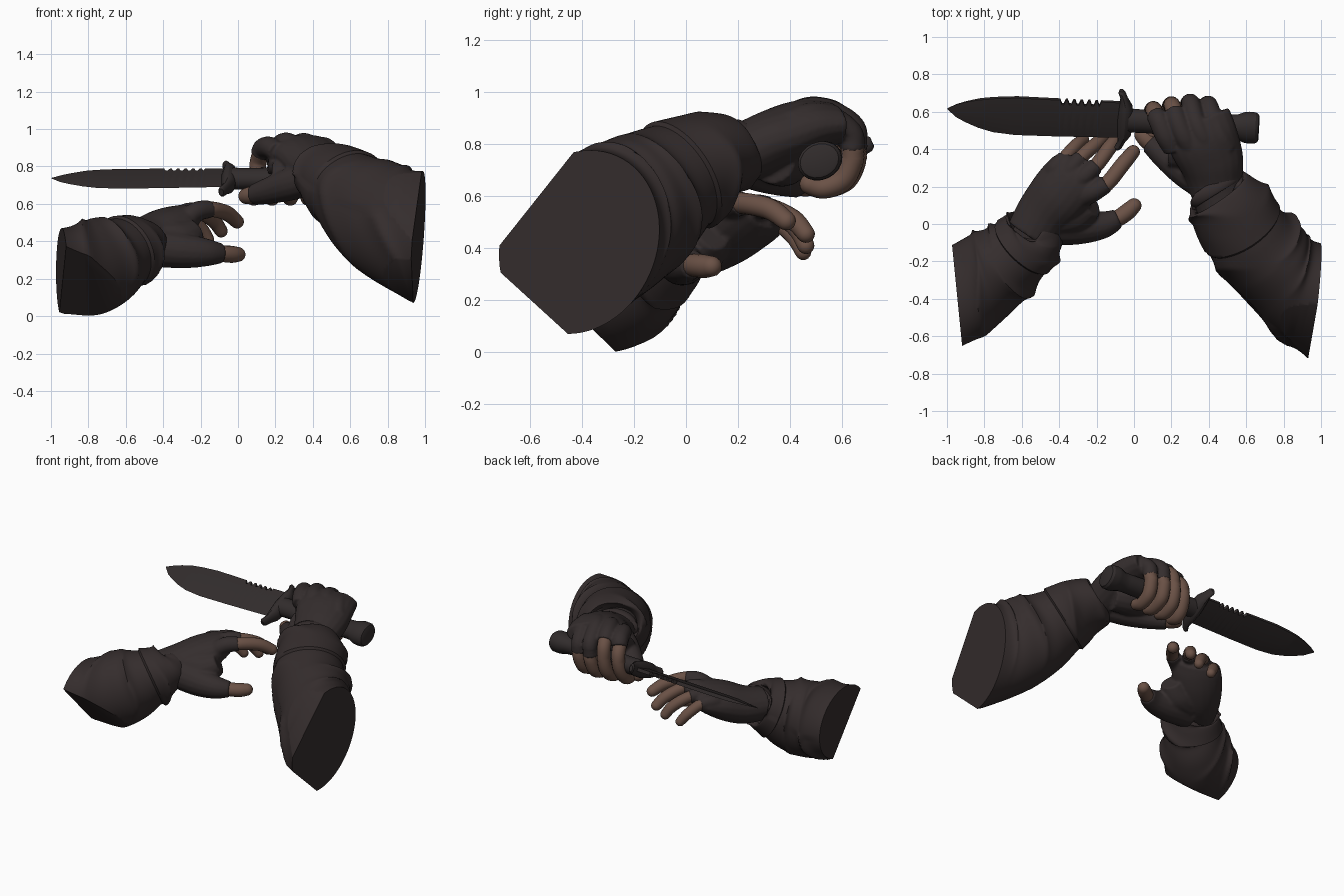
import bpy, bmesh, math
from mathutils import Vector, Matrix

if "Cube" in bpy.data.objects:
    bpy.data.objects.remove(bpy.data.objects["Cube"])


def material(name, rgb):
    m = bpy.data.materials.new(name)
    m.use_nodes = True
    m.diffuse_color = (*rgb, 1)
    bsdf = m.node_tree.nodes["Principled BSDF"]
    bsdf.inputs["Base Color"].default_value = (*rgb, 1)
    bsdf.inputs["Roughness"].default_value = 0.8
    return m


CLOTH = material("dark sleeve cloth", (0.035, 0.026, 0.026))
GLOVE = material("dark glove leather", (0.034, 0.026, 0.026))
SKIN = material("brown skin", (0.145, 0.083, 0.061))
STEEL = material("blackened steel", (0.031, 0.025, 0.025))


def finish(name, bm, mat, angle=0.7):
    bmesh.ops.recalc_face_normals(bm, faces=bm.faces)
    mesh = bpy.data.meshes.new(name)
    bm.to_mesh(mesh)
    bm.free()
    mesh.materials.append(mat)
    mesh.shade_smooth()
    mesh.set_sharp_from_angle(angle=angle)
    ob = bpy.data.objects.new(name, mesh)
    bpy.context.scene.collection.objects.link(ob)
    return ob


def skin_rings(bm, rings):
    """Bridge rings of points and cap both ends."""
    vs = [[bm.verts.new(p) for p in ring] for ring in rings]
    n = len(vs[0])
    for a, b in zip(vs, vs[1:]):
        for i in range(n):
            bm.faces.new((a[i], a[(i + 1) % n], b[(i + 1) % n], b[i]))
    bm.faces.new(vs[0][::-1])
    bm.faces.new(vs[-1])


def spline(pts, steps):
    """Catmull-Rom interpolation of station tuples."""
    p = [pts[0]] + list(pts) + [pts[-1]]
    out = []
    for k in range(1, len(p) - 2):
        for s in range(steps):
            t = s / steps
            out.append([0.5 * (2 * b + (c - a) * t + (2 * a - 5 * b + 4 * c - d) * t * t
                               + (3 * b - a - 3 * c + d) * t ** 3)
                        for a, b, c, d in zip(*p[k - 1:k + 3])])
    return out + [list(pts[-1])]


def loft(bm, stations, sides=20, steps=6, end_normal=None, wrinkle=None, tip=False):
    """Stations are (x, y, z, half width, half height, roll)."""
    st = spline(stations, steps)
    if tip:
        x = Vector(st[-1][:3])
        d = (x - Vector(st[-2][:3])).normalized()
        r = st[-1][3]
        for k in (0.35, 0.65, 0.87, 0.98):
            c = r * math.sqrt(1 - k * k)
            st.append([*(x + d * r * k), c, c, 0])
    rings = []
    for j, s in enumerate(st):
        t = j / (len(st) - 1)
        a, b = st[max(j - 1, 0)], st[min(j + 1, len(st) - 1)]
        n = (Vector(b[:3]) - Vector(a[:3])).normalized()
        if end_normal:
            k = max(0, (t - 0.45) / 0.55)
            n = n.lerp(Vector(end_normal).normalized(), k * k * (3 - 2 * k)).normalized()
        side = n.cross(Vector((0, 0, 1)))
        side = side.normalized() if side.length > 0.01 else Vector((1, 0, 0))
        up = side.cross(n)
        roll = Matrix.Rotation(math.radians(s[5]), 3, n)
        ring = []
        for i in range(sides):
            ang = math.tau * i / sides
            w = wrinkle(t, ang) if wrinkle else 0
            ring.append(Vector(s[:3]) + roll @ (side * math.cos(ang) * (s[3] + w)
                                                + up * math.sin(ang) * (s[4] + w)))
        rings.append(ring)
    skin_rings(bm, rings)


def round_path(points, radii):
    return [(*p, r, r, 0) for p, r in zip(points, radii)]


# Sleeves with a raised cuff band, slanting folds and flat cuts at the open end
def folds(t, a):
    if t < 0.12:
        return 0
    band = 0.012 if t < 0.40 else -0.004
    crease = 1 - abs(math.sin(t * 11 + 0.9 * math.sin(a + 0.6) + 0.6 * math.sin(2 * a + 1)))
    mask = 0.5 + 0.5 * math.sin(1.7 * a + 5 * t)
    fade = min(1, (1 - t) * 6)
    return band * fade + 0.034 * (crease ** 2 - 0.35) * mask * fade


def sleeve(name, stations, normal, cuts):
    bm = bmesh.new()
    loft(bm, stations, sides=72, steps=12, end_normal=normal, wrinkle=folds)
    for point, facing in cuts:
        bmesh.ops.bisect_plane(bm, geom=bm.verts[:] + bm.edges[:] + bm.faces[:],
                               plane_co=point, plane_no=facing, clear_outer=True)
        bmesh.ops.holes_fill(bm, edges=[e for e in bm.edges if e.is_boundary], sides=0)
    finish(name, bm, CLOTH, 0.9)


sleeve("left_sleeve", [
    (.455, .16, .77, .14, .115, 0), (.45, .17, .765, .172, .14, 0),
    (.52, .07, .735, .215, .18, 0), (.598, -.048, .665, .236, .23, -4),
    (.682, -.148, .59, .25, .28, -9), (.775, -.245, .52, .268, .315, -14),
    (.87, -.35, .46, .285, .34, -19), (.963, -.41, .423, .298, .363, -24)],
    (1, -.1, -.06),
    [((.95, -.585, .18), (-.4, -.62, -.70)), ((.95, -.565, .60), (0, -.78, .62))])
sleeve("right_sleeve", [
    (-.525, -.035, .40, .12, .105, 0), (-.53, -.05, .392, .16, .145, 0),
    (-.60, -.13, .348, .195, .192, 0), (-.69, -.21, .298, .225, .245, 0),
    (-.80, -.30, .255, .262, .262, 0), (-.943, -.41, .235, .30, .235, 0)],
    (-1, -.1, 0), [((-.95, -.27, .002), (0, -.70, -.72))])


# Gloves: palm, thumb and finger stalls fused into one skin
def glove(name, palm, tubes):
    bm = bmesh.new()
    loft(bm, palm)
    for points, radii in tubes:
        loft(bm, round_path(points, radii), sides=16)
    ob = finish(name, bm, GLOVE)
    re = ob.modifiers.new("fuse", 'REMESH')
    re.mode = 'VOXEL'
    re.voxel_size = 0.009
    re.use_smooth_shade = True
    sm = ob.modifiers.new("soften", 'SMOOTH')
    sm.factor = 0.5
    sm.iterations = 3


def bare_finger(name, points, radii):
    bm = bmesh.new()
    loft(bm, round_path(points, radii), sides=16, tip=True)
    finish(name, bm, SKIN, 1.2)


NAMES = ("index", "middle", "ring", "little")

# Left hand, wrapped around the knife grip; the front two stalls end before the bend
stalls = []
for i, finger in enumerate(NAMES):
    x, drop = 0.11 + 0.097 * i, (.022, 0, .002, .022)[i]
    r = 0.053 - 0.001 * i
    y = (.61, .635, .648, .638)[i]
    path = [(x + .10, .40, .90 - drop), (x + .06, .47, .925 - drop), (x + .025, .55, .918 - drop)]
    if i < 2:
        path.append((x + .008, y - .03, .885 - drop))
        bare = [(x + .012, y - .045, .895 - drop), (x - .002, y - .004, .845 - drop)]
    else:
        path += [(x, y - .008, .862 - drop), (x - .005, y, .775)]
        bare = [(x - .003, y, .795)]
    stalls.append((path, [r, r + .004, r + .003, r, r - .002][:len(path)]))
    bare += [(x - .01, y, .74), (x - .02, y - .035, .665), (x - .025, .53, .632),
             (x - .025, .475, .645)]
    bare_finger("left_" + finger + "_finger", bare, [.045] * (len(bare) - 2) + [.042, .039])
# Thumb and the heel of the palm behind the grip
stalls.append(([(.40, .20, .74), (.28, .28, .705), (.17, .36, .672), (.085, .435, .648)],
               [.09, .088, .072, .056]))
stalls.append(([(.46, .33, .74), (.34, .37, .745), (.19, .39, .74)], [.095, .11, .085]))
stalls.append(([(.44, .48, .83), (.30, .48, .83), (.16, .47, .83)], [.07, .08, .07]))
glove("left_glove", [
    (.48, .06, .75, .135, .11, 0), (.437, .22, .77, .15, .115, 0),
    (.412, .34, .82, .175, .115, 0), (.37, .45, .865, .19, .105, 0),
    (.33, .55, .875, .192, .085, 0)], stalls)
bare_finger("left_thumb", [(.10, .42, .65), (.065, .455, .645), (.045, .475, .642)],
            [.045, .047, .043])

# Right hand, open with reaching fingers
reach = [
    [(-.29, .13, .51), (-.22, .17, .56), (-.145, .215, .572), (-.06, .32, .55), (-.005, .385, .505)],
    [(-.34, .19, .51), (-.27, .25, .555), (-.20, .315, .555), (-.13, .41, .51), (-.09, .46, .455)],
    [(-.40, .22, .49), (-.34, .29, .535), (-.28, .36, .53), (-.20, .43, .47), (-.16, .46, .41)],
    [(-.46, .24, .47), (-.42, .30, .51), (-.37, .355, .50), (-.31, .42, .44), (-.27, .45, .385)]]
stalls = []
for i, (finger, path) in enumerate(zip(NAMES, reach)):
    r = 0.050 - 0.002 * i
    stalls.append((path[:3], [r, r + .003, r - .003]))
    bare_finger("right_" + finger + "_finger", path[1:],
                [r - .012, r - .009, r - .009, r - .013])
# Thumb, and the web and heel between thumb and palm
stalls.append(([(-.46, -.01, .37), (-.30, -.015, .35), (-.17, -.005, .34), (-.085, .03, .335)],
               [.105, .095, .075, .052]))
stalls.append(([(-.42, .04, .40), (-.31, .06, .41), (-.225, .105, .455)], [.11, .105, .07]))
glove("right_glove", [
    (-.56, -.06, .40, .13, .105, 0), (-.48, .06, .415, .148, .12, -4),
    (-.395, .16, .462, .165, .116, -8), (-.32, .25, .508, .16, .087, -12),
    (-.275, .30, .53, .125, .055, -14)], stalls)
bare_finger("right_thumb", [(-.12, .01, .337), (-.07, .04, .333), (-.03, .07, .33), (0, .098, .33)],
            [.042, .045, .045, .040])

# Knife, built along x with the spine on +y, then tilted into the grip
POSE = (Matrix.Translation((-.05, .555, .735)) @ Matrix.Rotation(-.06, 4, 'Z')
        @ Matrix.Rotation(math.radians(25), 4, 'X'))


def knife_part(name, rings, angle=0.5):
    bm = bmesh.new()
    skin_rings(bm, rings)
    bm.transform(POSE)
    finish(name, bm, STEEL, angle)


# Blade outline: distance, spine, edge
outline = [(-.95, .008, .002), (-.90, .035, -.042), (-.85, .054, -.068), (-.78, .073, -.096),
           (-.70, .086, -.117), (-.58, .098, -.126), (-.37, .100, -.12), (0, .106, -.104)]


def outline_at(x):
    for a, b in zip(outline, outline[1:]):
        if x <= b[0]:
            k = (x - a[0]) / (b[0] - a[0])
            return [u + (v - u) * k for u, v in zip(a[1:], b[1:])]
    return outline[-1][1:]


blade = []
for i in range(96):
    x = -.95 + i * .01
    spine, edge = outline_at(x)
    thick = 0.015 * min(1, (x + .955) / .2)
    if -.37 < x < -.13 and i % 4 in (1, 2):
        spine -= 0.026
    bevel = edge + (spine - edge) * 0.42
    blade.append([(x, edge, 0), (x, bevel, thick), (x, spine, thick * .8),
                  (x, spine, -thick * .8), (x, bevel, -thick)])
knife_part("knife_blade", blade, 0.25)


# Guard swept along the blade width, its horns leaning forward
def oval(cx, cy, rx, rz, n=16):
    return [(cx + rx * math.cos(math.tau * i / n), cy, rz * math.sin(math.tau * i / n))
            for i in range(n)]


knife_part("knife_guard", [oval(*g) for g in (
    (-.030, -.172, .012, .020), (-.026, -.160, .020, .032), (-.010, -.125, .020, .036),
    (.002, -.085, .036, .050), (.004, 0, .044, .058), (.002, .085, .036, .050),
    (-.010, .130, .020, .036), (-.022, .160, .020, .032), (-.026, .174, .012, .020))])


# Plain grip swelling into a rounded pommel
def disc(x, rw, rt, n=20):
    return [(x, rw * math.cos(math.tau * i / n), rt * math.sin(math.tau * i / n))
            for i in range(n)]


knife_part("knife_grip", [disc(*p) for p in (
    (.02, .066, .058), (.10, .064, .056), (.35, .070, .060), (.56, .066, .058),
    (.60, .068, .060), (.64, .084, .070), (.665, .088, .073),
    (.70, .086, .072), (.715, .076, .063), (.72, .062, .050))])
